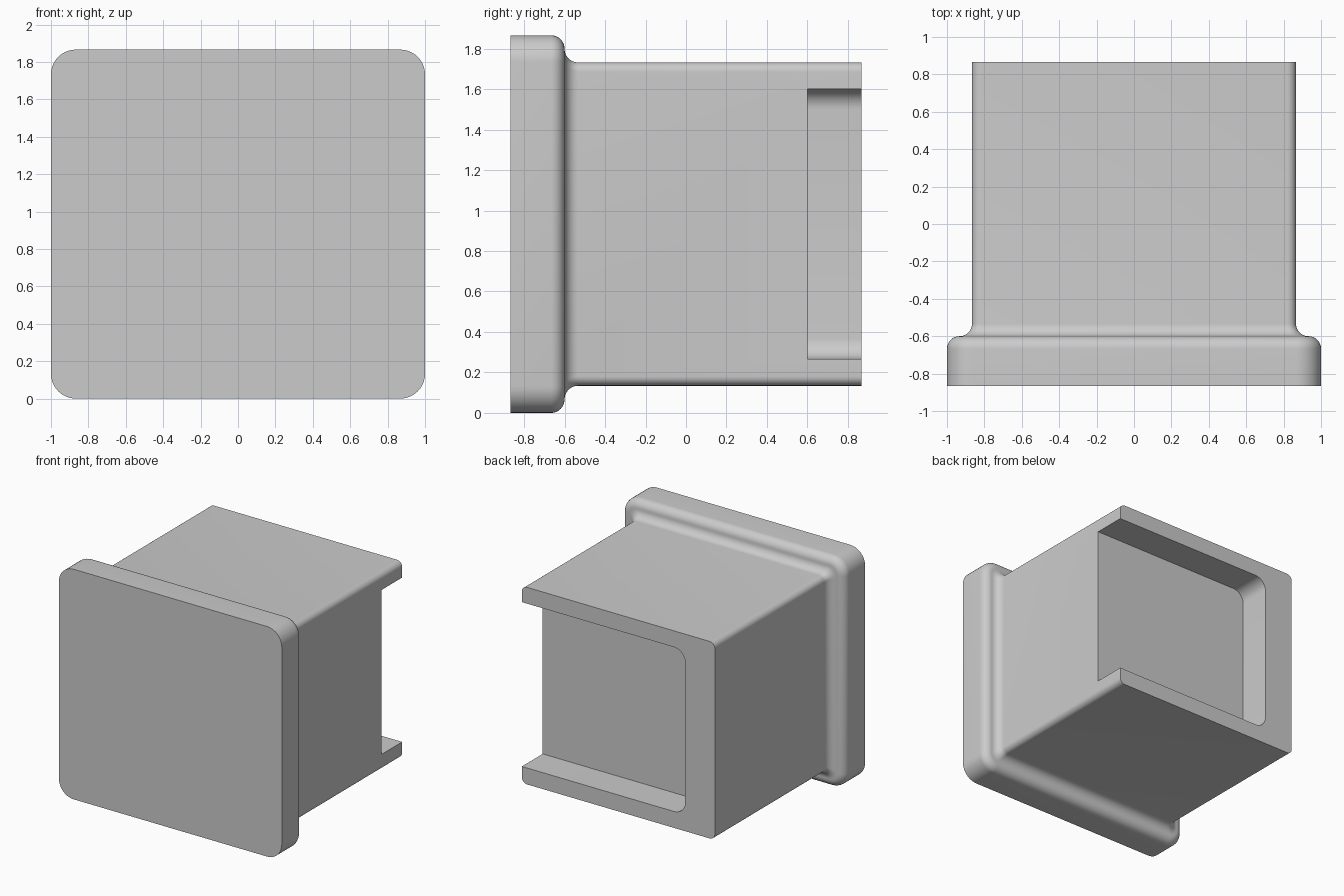
import bpy, bmesh
from math import sin, cos, pi

if "Cube" in bpy.data.objects:
    bpy.data.objects.remove(bpy.data.objects["Cube"])

grey = bpy.data.materials.new("plain grey")
grey.use_nodes = True
COLOR = (0.6, 0.6, 0.6, 1)
grey.diffuse_color = COLOR
grey.node_tree.nodes["Principled BSDF"].inputs["Base Color"].default_value = COLOR

MID = 0.933      # height of the centre line
R = 0.067        # edge rounding and fillet radius
STEPS = 10


def ring(y, x0, x1, z0, z1, r):
    """Rounded rectangle in the plane at depth y."""
    centres = [(x1 - r, z1 - r), (x0 + r, z1 - r), (x0 + r, z0 + r), (x1 - r, z0 + r)]
    return [(cx + r * cos(a), y, cz + r * sin(a))
            for q, (cx, cz) in enumerate(centres)
            for a in [(q + i / STEPS) * pi / 2 for i in range(STEPS + 1)]]


def loft(name, rings):
    """Skin a stack of matching rings and cap both ends."""
    bm = bmesh.new()
    loops = [[bm.verts.new(p) for p in pts] for pts in rings]
    for a, b in zip(loops, loops[1:]):
        for i in range(len(a)):
            j = (i + 1) % len(a)
            bm.faces.new((a[i], a[j], b[j], b[i]))
    bm.faces.new(loops[0])
    bm.faces.new(loops[-1])
    bmesh.ops.recalc_face_normals(bm, faces=bm.faces)
    mesh = bpy.data.meshes.new(name)
    bm.to_mesh(mesh)
    bm.free()
    mesh.materials.append(grey)
    obj = bpy.data.objects.new(name, mesh)
    bpy.context.collection.objects.link(obj)
    return obj


# Front plate with a rounded rear edge, flowing through a fillet into the block
profile = [(-0.867, 0, 0.133)]                       # depth, inset, corner radius
for i in range(STEPS + 1):
    a = i / STEPS * pi / 2
    inset = R * (1 - cos(a))
    profile.append((-0.6 - R + R * sin(a), inset, 0.133 - inset))
for i in range(1, STEPS + 1):
    a = i / STEPS * pi / 2
    profile.append((-0.6 + R * (1 - cos(a)), R + R * sin(a), R - 0.02 * sin(a)))
profile.append((0.867, 2 * R, R - 0.02))
block = loft("flanged_block", [ring(y, d - 1, 1 - d, d, 2 * MID - d, r)
                               for y, d, r in profile])

# Rear recess, open on the left side
cutter = loft("recess_cutter", [ring(y, -0.6, 1.3, 0.267, 1.6, 0.1) for y in (0.6, 1.1)])
cutter.hide_render = True
cut = block.modifiers.new("recess", 'BOOLEAN')
cut.operation = 'DIFFERENCE'
cut.solver = 'EXACT'
cut.object = cutter
bpy.ops.object.select_all(action='DESELECT')
bpy.context.view_layer.objects.active = block
block.select_set(True)
bpy.ops.object.modifier_apply(modifier=cut.name)
bpy.data.objects.remove(cutter)
bpy.ops.object.shade_smooth_by_angle(angle=pi / 6)
